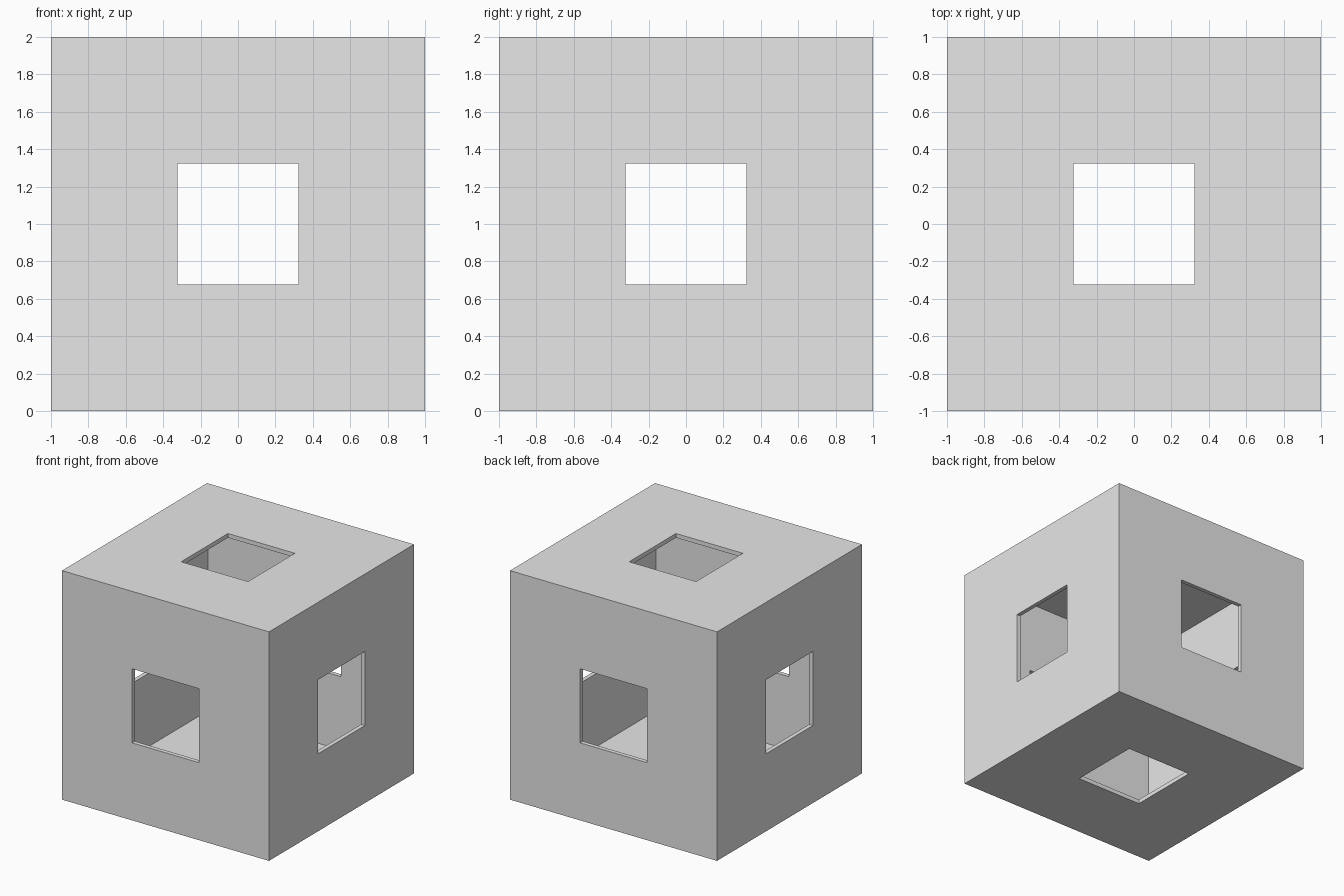
import bpy

old = bpy.data.objects.get("Cube")
if old:
    bpy.data.objects.remove(old, do_unlink=True)

SIZE = 2.0
WALL = 0.037
WINDOW = 0.646

grey = bpy.data.materials.new("light_grey")
grey.use_nodes = True
grey.diffuse_color = (0.8, 0.8, 0.8, 1)
grey.node_tree.nodes["Principled BSDF"].inputs["Base Color"].default_value = (0.8, 0.8, 0.8, 1)


def box(name, size):
    """Box of the given dimensions, centred on the shell."""
    bpy.ops.mesh.primitive_cube_add(size=1, location=(0, 0, SIZE / 2))
    obj = bpy.context.object
    obj.name = name
    obj.scale = size
    bpy.ops.object.transform_apply(location=False, rotation=False, scale=True)
    obj.data.materials.append(grey)
    return obj


def cut(target, cutter):
    """Subtract the cutter and remove it."""
    mod = target.modifiers.new("cut", "BOOLEAN")
    mod.operation = "DIFFERENCE"
    mod.solver = "EXACT"
    mod.object = cutter
    bpy.context.view_layer.objects.active = target
    bpy.ops.object.modifier_apply(modifier=mod.name)
    bpy.data.objects.remove(cutter, do_unlink=True)


# Thin-walled hollow cube
shell = box("hollow_cube_shell", (SIZE,) * 3)
cut(shell, box("cavity_cutter", (SIZE - 2 * WALL,) * 3))

# A square window through each pair of opposite walls
for axis in range(3):
    dims = [WINDOW] * 3
    dims[axis] = SIZE * 1.5
    cut(shell, box("window_cutter", dims))
